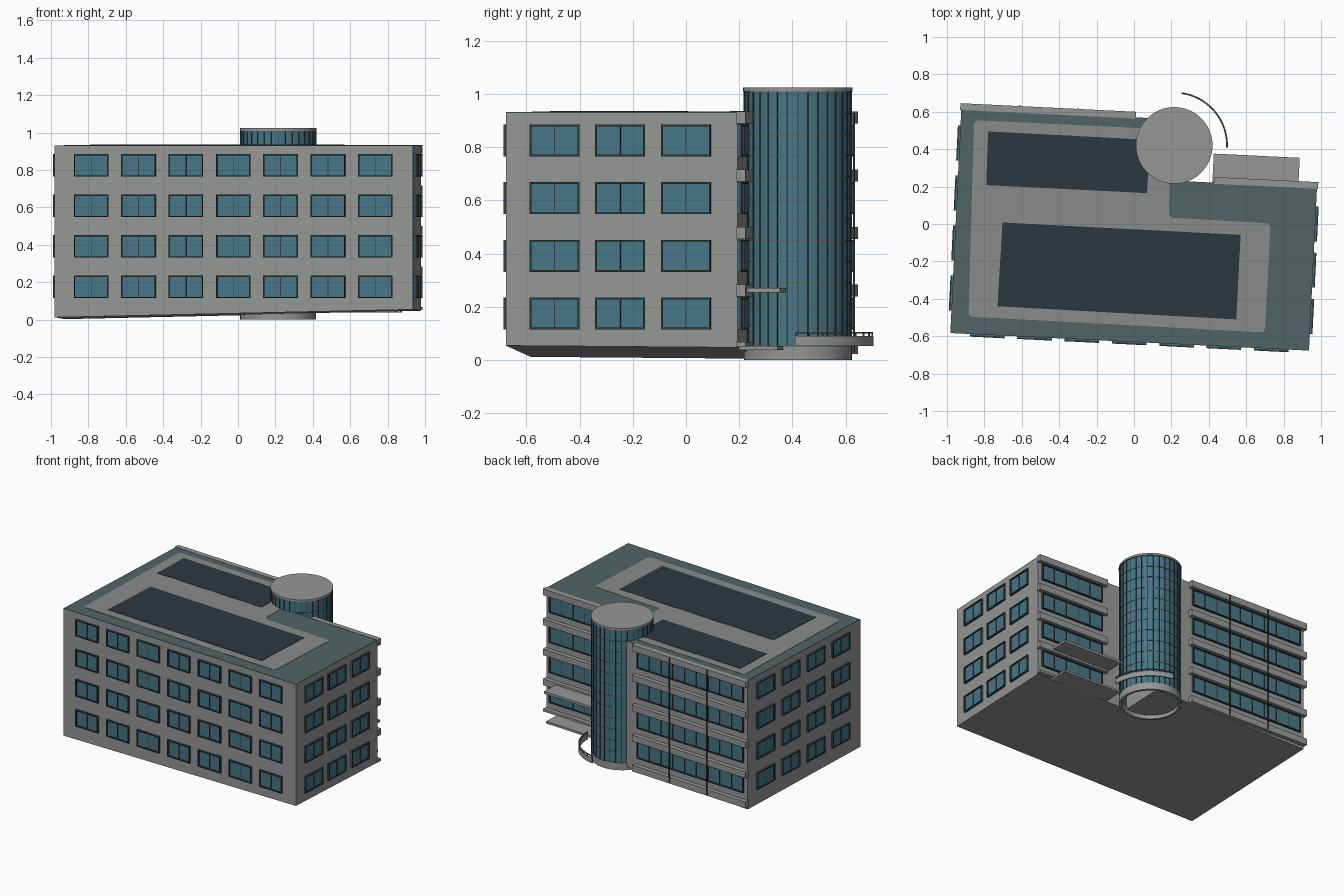
import bpy, bmesh, math
from mathutils import Matrix, Vector

if "Cube" in bpy.data.objects:
    bpy.data.objects.remove(bpy.data.objects["Cube"])

W, DL, DR, STEP, TOP = 1.92, 1.20, 0.872, 1.20, 0.928   # plan sizes of the block
PLAN = Matrix.Translation((-0.982, -0.583, 0)) @ Matrix.Rotation(math.radians(-2.8), 4, 'Z')
WORLD = Matrix.Identity(4)


def mat(name, rgb):
    m = bpy.data.materials.new(name)
    m.diffuse_color = (*rgb, 1)
    m.use_nodes = True
    m.node_tree.nodes["Principled BSDF"].inputs["Base Color"].default_value = m.diffuse_color
    return m


WALL = mat("wall grey", (0.30, 0.31, 0.30))
ROOF = mat("roof teal", (0.082, 0.130, 0.132))
PATH = mat("roof light grey", (0.25, 0.265, 0.255))
PANEL = mat("roof dark slate", (0.024, 0.040, 0.050))
GLASS = mat("blue glass", (0.064, 0.180, 0.240))
FRAME = mat("dark frame", (0.035, 0.050, 0.050))
BAR = mat("mullion grey", (0.10, 0.115, 0.115))


def finish(bm, name, material, matrix=PLAN, smooth=False):
    bmesh.ops.recalc_face_normals(bm, faces=bm.faces)
    me = bpy.data.meshes.new(name)
    bm.to_mesh(me)
    bm.free()
    ob = bpy.data.objects.new(name, me)
    me.materials.append(material)
    bpy.context.collection.objects.link(ob)
    ob.matrix_world = matrix
    if smooth:
        bpy.ops.object.select_all(action='DESELECT')
        ob.select_set(True)
        bpy.context.view_layer.objects.active = ob
        bpy.ops.object.shade_smooth_by_angle(angle=math.radians(30))
    return ob


def box(bm, x0, x1, y0, y1, z0, z1):
    m = Matrix.LocRotScale(Vector(((x0 + x1) / 2, (y0 + y1) / 2, (z0 + z1) / 2)), None,
                           Vector((abs(x1 - x0), abs(y1 - y0), abs(z1 - z0))))
    bmesh.ops.create_cube(bm, size=1, matrix=m)


def wall_box(bm, side, a0, a1, d0, d1, z0, z1):
    """Box on a facade: a runs along the wall, d outward from it."""
    if side == 'front':
        box(bm, a0, a1, -d0, -d1, z0, z1)
    elif side == 'left':
        box(bm, -d0, -d1, a0, a1, z0, z1)
    elif side == 'right':
        box(bm, W + d0, W + d1, a0, a1, z0, z1)
    else:
        v = DL if side == 'back_left' else DR
        box(bm, a0, a1, v + d0, v + d1, z0, z1)


def prism(bm, pts, zlow, zhigh, round_off=0):
    lo = [bm.verts.new((x, y, zlow(x, y) if callable(zlow) else zlow)) for x, y in pts]
    hi = [bm.verts.new((x, y, zhigh)) for x, y in pts]
    n = len(pts)
    bm.faces.new(lo[::-1])
    bm.faces.new(hi)
    for i in range(n):
        bm.faces.new((lo[i], lo[(i + 1) % n], hi[(i + 1) % n], hi[i]))
    if round_off:
        ed = [bm.edges.get((a, b)) for a, b in zip(lo, hi)]
        bmesh.ops.bevel(bm, geom=ed, offset=round_off, segments=4, profile=0.5, affect='EDGES')


def arc(bm, c, r0, r1, z0, z1, a0=0, a1=360, n=32):
    """Curved wall of rectangular section, closed when it spans 360 degrees."""
    full = a1 - a0 >= 360
    rings = []
    for i in range(n if full else n + 1):
        a = math.radians(a0 + (a1 - a0) * i / n)
        rings.append([bm.verts.new((c[0] + r * math.cos(a), c[1] + r * math.sin(a), z))
                      for r, z in ((r0, z0), (r1, z0), (r1, z1), (r0, z1))])
    for i in range(n):
        p, q = rings[i], rings[(i + 1) % len(rings)]
        for k in range(4):
            bm.faces.new((p[k], p[(k + 1) % 4], q[(k + 1) % 4], q[k]))
    if not full:
        bm.faces.new(rings[0])
        bm.faces.new(rings[-1])


# Main block with a stepped back and a sloping underside
foot = [(0, 0), (W, 0), (W, DR), (STEP, DR), (STEP, DL), (0, DL)]
bm = bmesh.new()
prism(bm, foot, lambda u, v: 0.012 + 0.022 * u - 0.008 * v, TOP)
finish(bm, "main_block", WALL)

# Roof covering, light walkway and two dark panels
bm = bmesh.new()
prism(bm, foot, TOP - 0.001, TOP + 0.003)
finish(bm, "roof_covering", ROOF)
bm = bmesh.new()
prism(bm, [(-0.855, 0.555), (0.2, 0.505), (0.185, 0.035), (0.73, 0.003), (0.70, -0.58), (-0.885, -0.495)],
      TOP, TOP + 0.005, 0.025)
finish(bm, "roof_walkway", PATH, WORLD)
bm = bmesh.new()
prism(bm, [(-0.78, 0.495), (0.085, 0.45), (0.07, 0.165), (-0.79, 0.208)], TOP, TOP + 0.007)
prism(bm, [(-0.703, 0.008), (0.57, -0.058), (0.547, -0.51), (-0.73, -0.44)], TOP, TOP + 0.007)
finish(bm, "roof_panels", PANEL, WORLD)

# Windows: glass plates in projecting dark frames
glass, frame = bmesh.new(), bmesh.new()
FLOORS = [0.115 + 0.2165 * i for i in range(4)]


def window(side, a, w, z, panes=2, h=0.12, out=0.014, t=0.007):
    wall_box(glass, side, a, a + w, 0, 0.005, z, z + h)
    for zz in (z, z + h - t):
        wall_box(frame, side, a, a + w, 0, out, zz, zz + t)
    for i in range(panes + 1):
        edge = i in (0, panes)
        s = t if edge else t * 0.6
        b = a + (w - s) * i / panes
        wall_box(frame, side, b, b + s, 0, out if edge else 0.009, z + t, z + h - t)


for z in FLOORS:
    for i in range(7):
        window('front', 0.105 + 0.2535 * i, 0.185, z)
    for i in range(3):
        window('right', 0.09 + 0.247 * i, 0.187, z)
    for i in range(4):
        window('left', 0.12 + 0.268 * i, 0.187, z)
    window('back_left', 0.03, 0.88, z, 9)
    window('back_right', 1.40, 0.49, z, 5)
finish(glass, "window_glass", GLASS)
finish(frame, "window_frames", FRAME)

# Projecting ledges on the back facades
bm = bmesh.new()
for i in range(5):
    z = 0.022 + 0.2165 * i
    for side, a0, a1 in (('back_left', -0.006, 0.935), ('back_right', 1.37, W + 0.006)):
        z0 = max(z, 0.05) if side == 'back_right' else z
        wall_box(bm, side, a0, a1, -0.006, 0.03, z0, z + 0.045)
finish(bm, "back_ledges", WALL)

# Thin vertical rods on the back
bm = bmesh.new()
for a in (0.31, 0.62):
    wall_box(bm, 'back_left', a, a + 0.006, 0.028, 0.035, 0.03, TOP)
finish(bm, "back_rods", FRAME)

# Entrance canopy and step
bm = bmesh.new()
wall_box(bm, 'back_right', 1.36, 1.82, 0, 0.155, 0.253, 0.270)
finish(bm, "entrance_canopy", WALL)
bm = bmesh.new()
wall_box(bm, 'back_right', 1.36, 1.81, 0, 0.145, 0.038, 0.053)
finish(bm, "entrance_step", WALL)

# Round glass tower: base ring, glass shell, mullions, cap
C = (0.215, 0.42)
bm = bmesh.new()
arc(bm, C, 0.185, 0.203, 0.0, 0.05, n=64)
finish(bm, "tower_base", WALL, WORLD, True)
bm = bmesh.new()
arc(bm, C, 0.192, 0.200, 0.05, 1.012, n=64)
finish(bm, "tower_glass", GLASS, WORLD, True)
bm = bmesh.new()
for i in range(13):
    z = 0.05 + 0.0795 * i
    arc(bm, C, 0.198, 0.2025, z, z + 0.004, n=64)
finish(bm, "tower_rings", BAR, WORLD, True)
bm = bmesh.new()
for i in range(32):
    a = 2 * math.pi * i / 32
    m = (Matrix.Translation((*C, 0.53)) @ Matrix.Rotation(a, 4, 'Z')
         @ Matrix.Translation((0.2, 0, 0)) @ Matrix.Diagonal((0.007, 0.004, 0.96, 1)))
    bmesh.ops.create_cube(bm, size=1, matrix=m)
finish(bm, "tower_mullions", FRAME, WORLD)
bm = bmesh.new()
bmesh.ops.create_cone(bm, cap_ends=True, segments=64, radius1=0.205, radius2=0.205, depth=0.014,
                      matrix=Matrix.Translation((*C, 1.016)))
finish(bm, "tower_cap", WALL, WORLD, True)

# Curved railing wall outside the tower
bm = bmesh.new()
arc(bm, C, 0.278, 0.287, 0.053, 0.09, -2, 82, 24)
finish(bm, "curved_wall", WALL, WORLD, True)
bm = bmesh.new()
arc(bm, C, 0.279, 0.286, 0.100, 0.106, -2, 82, 24)
for i in range(9):
    a = -2 + 10.4 * i
    arc(bm, C, 0.280, 0.285, 0.088, 0.102, a, a + 0.9, 1)
finish(bm, "curved_rail", BAR, WORLD)
